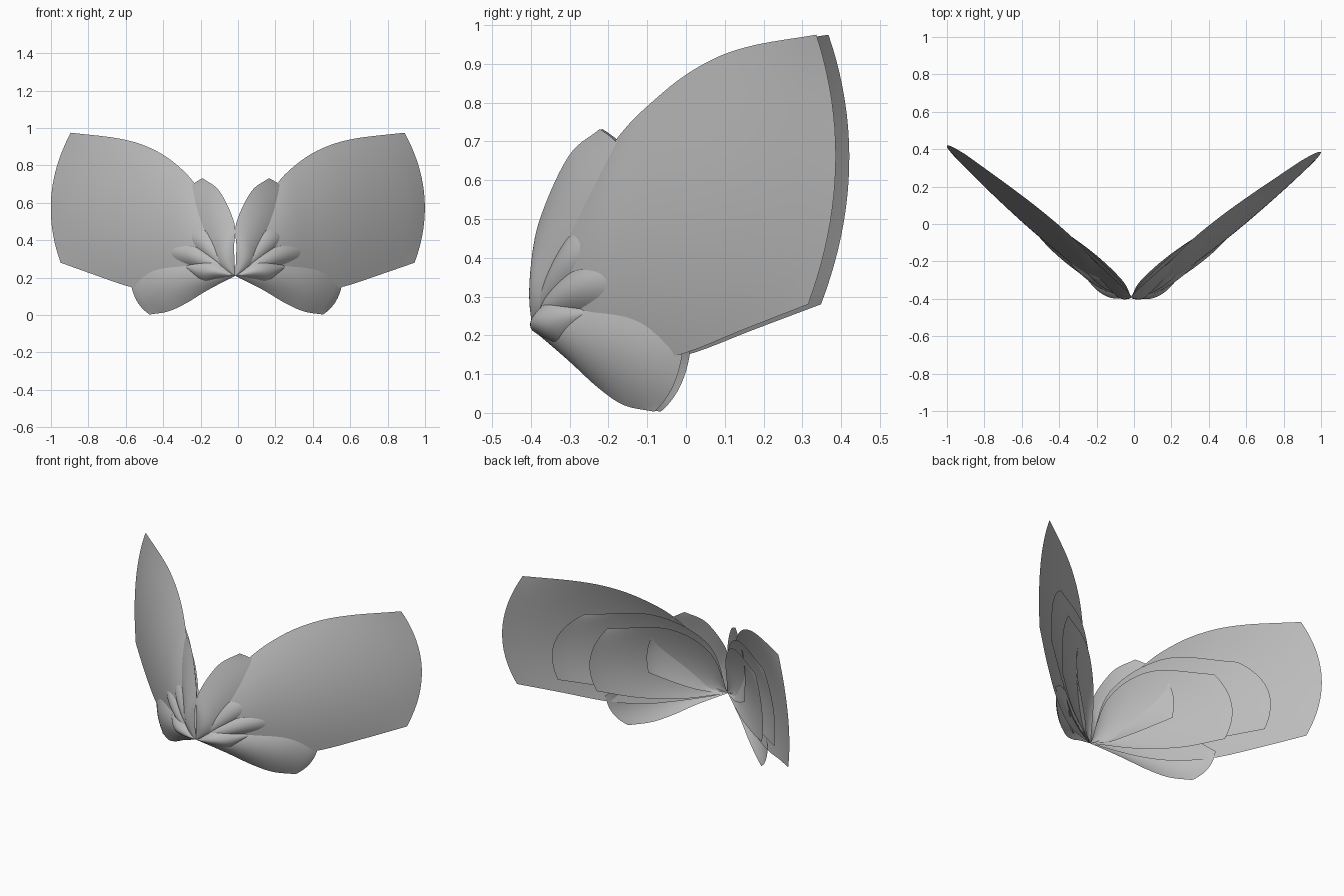
import bpy, math
from mathutils import Vector, Matrix

cube = bpy.data.objects.get("Cube")
if cube:
    bpy.data.objects.remove(cube, do_unlink=True)

# One plain grey
grey = bpy.data.materials.new("grey")
grey.use_nodes = True
colour = (0.5, 0.5, 0.5, 1)
grey.diffuse_color = colour
grey.node_tree.nodes["Principled BSDF"].inputs["Base Color"].default_value = colour

# Wing frame: u runs outward, z up, w forward from the wing plane
ANGLE = math.radians(38.1)
ROOT = Vector((0, -0.39, 0))
START = (0, 0.21, 0)
TURN = Matrix.Translation((-0.008, 0, 0)) @ Matrix.Rotation(math.radians(-1), 4, "Z")


def place(p, side):
    u, z, w = p
    c, s = math.cos(ANGLE), math.sin(ANGLE)
    x, y = u * c + w * s, u * s - w * c
    return TURN @ (ROOT + Vector((side * x, y, z)))


def spline(points, s):
    """Smooth curve through the points, s from 0 to 1."""
    p = [Vector(q) for q in points]
    p = [2 * p[0] - p[1]] + p + [2 * p[-1] - p[-2]]
    f = s * (len(p) - 3)
    i = min(int(f), len(p) - 4)
    t = f - i
    a, b, c, d = p[i:i + 4]
    return 0.5 * (2 * b + (c - a) * t + (2 * a - 5 * b + 4 * c - d) * t * t
                  + (3 * b - a - 3 * c + d) * t ** 3)


def petal(name, upper, lower, bulge, bow, rows=28, cols=20):
    """Domed sheet spanning two edge curves that start at the root."""
    for label, side in (("left", 1), ("right", -1)):
        verts, faces = [], []
        for i in range(rows + 1):
            s = i / rows
            top, bottom = spline([START] + upper, s), spline([START] + lower, s)
            for j in range(cols + 1):
                t = j / cols
                arch = 4 * t * (1 - t)
                p = bottom.lerp(top, t)
                across = top - bottom
                out = Vector((across.y, -across.x, 0))
                if out.length > 0:
                    p += out.normalized() * bow * arch * s ** 3
                p.z += bulge * arch * max(math.sin(math.pi * s), 0) ** 0.7
                verts.append(place(p, side))
        n = cols + 1
        for i in range(rows):
            for j in range(cols):
                a = i * n + j
                f = (a, a + n, a + n + 1, a + 1)
                faces.append(f if side > 0 else f[::-1])
        mesh = bpy.data.meshes.new(f"{label}_{name}")
        mesh.from_pydata(verts, [], faces)
        mesh.materials.append(grey)
        mesh.polygons.foreach_set("use_smooth", [True] * len(faces))
        bpy.context.collection.objects.link(bpy.data.objects.new(mesh.name, mesh))


# Large sheet and the two nested sheets behind it
petal("main_wing",
      [(.08, .44, -.01), (.29, .69, -.03), (.47, .82, -.05), (.65, .9, -.055), (.85, .945, -.05), (1.16, .975, -.033)],
      [(.14, .175, .02), (.3, .145, .04), (.48, .13, .045), (.69, .152, .045), (.94, .215, .035), (1.19, .28, .016)],
      .055, .1)
petal("middle_wing",
      [(.11, .53, -.03), (.41, .725, -.05), (.81, .725, -.02)],
      [(.3, .2, .01), (.6, .24, .015), (.96, .31, .0)], .045, .1)
petal("inner_wing",
      [(.1, .48, -.04), (.33, .64, -.055), (.68, .64, -.03)],
      [(.25, .18, .0), (.5, .19, .0), (.74, .24, -.01)], .04, .07)

# Upper and lower petals
petal("upper_petal",
      [(.0, .36, .01), (.01, .49, -.005), (.12, .66, -.017), (.245, .732, -.025)],
      [(.1, .22, .0), (.2, .25, -.015), (.32, .3, -.025), (.45, .36, -.03)], .05, .09)
petal("lower_petal",
      [(.15, .28, .03), (.34, .3, .035), (.54, .275, .04), (.69, .19, .04)],
      [(.17, .135, .02), (.31, .065, .03), (.43, .02, .037), (.56, .003, .037)], .045, .03)

# Small petals clustered round the root
petal("small_petal",
      [(.07, .265, .04), (.16, .29, .055), (.3, .265, .05)],
      [(.09, .195, .04), (.19, .185, .055), (.3, .25, .05)], .035, .01)
petal("centre_petal",
      [(.1, .31, .03), (.24, .375, .045), (.4, .385, .045)],
      [(.15, .23, .03), (.3, .26, .045), (.46, .29, .045)], .035, .03)
petal("back_petal",
      [(.07, .34, .02), (.18, .45, .03), (.28, .475, .02)],
      [(.12, .26, .02), (.24, .33, .03), (.36, .4, .02)], .03, .03)
